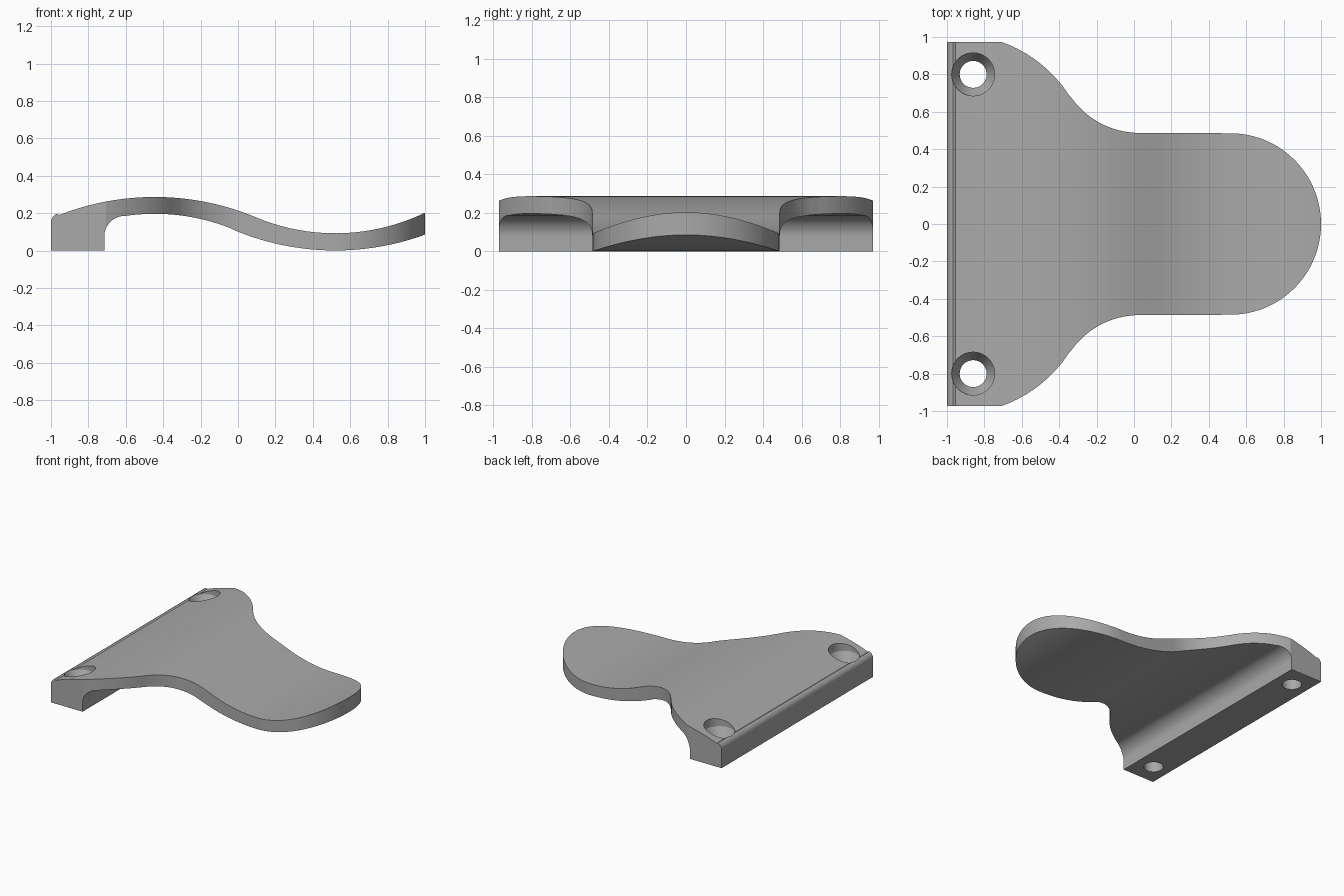
import bpy, bmesh
from math import sin, cos, pi, radians, asin, sqrt

cube = bpy.data.objects.get("Cube")
if cube:
    bpy.data.objects.remove(cube, do_unlink=True)

grey = bpy.data.materials.new("plain_grey")
grey.use_nodes = True
tone = (0.4, 0.4, 0.4, 1)
grey.diffuse_color = tone
grey.node_tree.nodes["Principled BSDF"].inputs["Base Color"].default_value = tone


def arc(cx, cy, r, a0, a1, n):
    """Points on a circular arc, angles in radians."""
    return [(cx + r * cos(a0 + (a1 - a0) * i / n),
             cy + r * sin(a0 + (a1 - a0) * i / n)) for i in range(n + 1)]


def prism(name, points, place, shift):
    """Extrude a closed outline along a vector."""
    bm = bmesh.new()
    face = bm.faces.new([bm.verts.new(place(*p)) for p in points])
    new = bmesh.ops.extrude_face_region(bm, geom=[face])["geom"]
    bmesh.ops.translate(bm, vec=shift, verts=[v for v in new if isinstance(v, bmesh.types.BMVert)])
    bmesh.ops.recalc_face_normals(bm, faces=bm.faces)
    mesh = bpy.data.meshes.new(name)
    bm.to_mesh(mesh)
    bm.free()
    mesh.materials.append(grey)
    obj = bpy.data.objects.new(name, mesh)
    bpy.context.collection.objects.link(obj)
    return obj


def combine(target, cutter, operation):
    """Apply a boolean and discard the cutter."""
    bpy.context.view_layer.objects.active = target
    mod = target.modifiers.new("cut", 'BOOLEAN')
    mod.operation, mod.solver, mod.object = operation, 'EXACT', cutter
    bpy.ops.object.modifier_apply(modifier=mod.name)
    bpy.data.objects.remove(cutter, do_unlink=True)


# Wave-shaped side profile: two tangent arcs above and two below
PEAK, DIP, TILT = -0.445, 0.52, 0.397
WIDE, TIGHT, END = 1.4, 1.1, 1.02
up, down = pi / 2, -pi / 2
top = arc(PEAK, 0.287 - WIDE, WIDE, up + asin(0.51 / WIDE), up - TILT, 28)
top += arc(DIP, 0.093 + TIGHT, TIGHT, down - TILT, down + asin((END - DIP) / TIGHT), 28)[1:]
under = arc(DIP, 0.001 + WIDE, WIDE, down + asin((END - DIP) / WIDE), down - TILT, 28)
under += arc(PEAK, 0.197 - TIGHT, TIGHT, up - TILT, up + asin(0.155 / TIGHT), 24)[1:]
inner_fillet = arc(-0.605, 0.076, 0.11, up, pi, 12)
edge_round = arc(-0.95, 0.15, 0.05, pi, up + 0.37, 6)
profile = top + under + inner_fillet + [(-0.715, 0), (-1, 0)] + edge_round
plate = prism("curved_mounting_plate", profile, lambda x, z: (x, -1.1, z), (0, 2.2, 0))

# Plan outline: wide mounting edge, S-curved shoulders and round tongue
half = [(-1.05, 0.972), (-0.9, 0.972)]
half += arc(-0.95, 0.295, 0.72, radians(70.1), radians(33.2), 16)
half += arc(0.03, 0.935, 0.448, radians(213.2), radians(270), 20)[1:]
half += arc(0.515, 0, 0.485, up, 0, 28)
outline = half + [(x, -y) for x, y in reversed(half[:-1])]
combine(plate, prism("plan_cutter", outline, lambda x, y: (x, y, -0.5), (0, 0, 1.5)), 'INTERSECT')

# Countersunk screw holes, each made by one turned cutter
levels = [(0.072, -0.1), (0.072, 0.11), (0.115, 0.185), (0.115, 0.5)]
for side in (-1, 1):
    bm = bmesh.new()
    rings = [[bm.verts.new((x, y, z)) for x, y in arc(-0.86, 0.8 * side, r, 0, 2 * pi, 40)[:-1]]
             for r, z in levels]
    for low, high in zip(rings, rings[1:]):
        for i in range(len(low)):
            j = (i + 1) % len(low)
            bm.faces.new((low[i], low[j], high[j], high[i]))
    bm.faces.new(rings[0])
    bm.faces.new(rings[-1])
    bmesh.ops.recalc_face_normals(bm, faces=bm.faces)
    mesh = bpy.data.meshes.new("hole_cutter")
    bm.to_mesh(mesh)
    bm.free()
    mesh.materials.append(grey)
    cutter = bpy.data.objects.new("hole_cutter", mesh)
    bpy.context.collection.objects.link(cutter)
    combine(plate, cutter, 'DIFFERENCE')

# Smooth the curves and keep the rims crisp
bpy.ops.object.select_all(action='DESELECT')
plate.select_set(True)
bpy.context.view_layer.objects.active = plate
bpy.ops.object.shade_smooth_by_angle(angle=radians(18))
